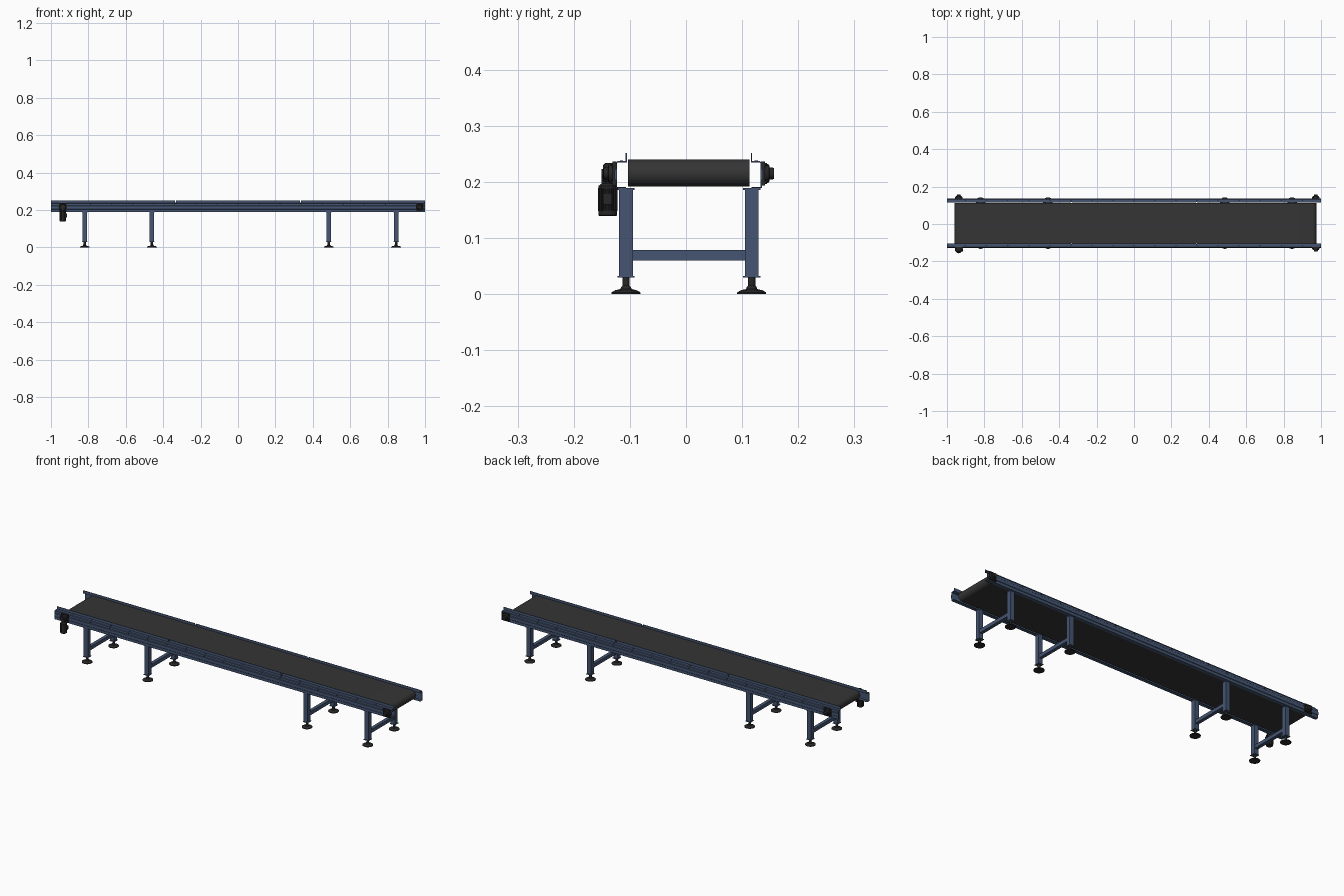
import bpy, bmesh, math
from mathutils import Matrix, Vector

if "Cube" in bpy.data.objects:
    bpy.data.objects.remove(bpy.data.objects["Cube"])

YC = 0.005                      # centre line of the conveyor
LEGS_X = (-0.82, -0.46, 0.485, 0.845)
HEAD_X, TAIL_X, AXIS_Z = -0.937, 0.972, 0.215


def material(name, rgb):
    m = bpy.data.materials.new(name)
    m.diffuse_color = (*rgb, 1)
    m.use_nodes = True
    m.node_tree.nodes["Principled BSDF"].inputs["Base Color"].default_value = m.diffuse_color
    return m


BLUE = material("steel blue paint", (0.058, 0.09, 0.165))
BELT = material("belt rubber", (0.035, 0.035, 0.035))
DARK = material("dark castings", (0.02, 0.02, 0.02))


def finish(name, bm, mat, smooth=False):
    bmesh.ops.recalc_face_normals(bm, faces=bm.faces)
    me = bpy.data.meshes.new(name)
    bm.to_mesh(me)
    bm.free()
    me.materials.append(mat)
    ob = bpy.data.objects.new(name, me)
    bpy.context.collection.objects.link(ob)
    if smooth:
        bpy.ops.object.select_all(action='DESELECT')
        ob.select_set(True)
        bpy.context.view_layer.objects.active = ob
        bpy.ops.object.shade_smooth_by_angle(angle=math.radians(35))
    return ob


def box(bm, x0, x1, y0, y1, z0, z1):
    m = Matrix.Translation(((x0 + x1) / 2, (y0 + y1) / 2, (z0 + z1) / 2))
    m = m @ Matrix.Diagonal((x1 - x0, y1 - y0, z1 - z0, 1))
    bmesh.ops.create_cube(bm, size=1, matrix=m)


def box_y(bm, x0, x1, s, a, b, z0, z1):
    """Box between two offsets from the centre line on side s."""
    y0, y1 = sorted((YC + s * a, YC + s * b))
    box(bm, x0, x1, y0, y1, z0, z1)


def lathe(bm, base, axis, profile, n=24):
    """Revolve (radius, height) points about an axis starting at base."""
    rot = Vector((0, 0, 1)).rotation_difference(Vector(axis)).to_matrix()
    rings = []
    for r, h in profile:
        rings.append([bm.verts.new(Vector(base) + rot @ Vector(
            (r * math.cos(math.tau * i / n), r * math.sin(math.tau * i / n), h)))
            for i in range(n)])
    for a, b in zip(rings, rings[1:]):
        for i in range(n):
            j = (i + 1) % n
            bm.faces.new((a[i], a[j], b[j], b[i]))
    bm.faces.new(rings[0])
    bm.faces.new(rings[-1])


def prism(bm, pts, vec):
    """Extrude a closed outline along a vector."""
    f = bm.faces.new([bm.verts.new(p) for p in pts])
    r = bmesh.ops.extrude_face_region(bm, geom=[f])
    bmesh.ops.translate(bm, vec=vec, verts=[
        v for v in r["geom"] if isinstance(v, bmesh.types.BMVert)])
    if not f.is_valid or len(f.link_loops if hasattr(f, "link_loops") else []) < 0:
        return


# Belt: one loop with round ends
bm = bmesh.new()
R, zc, outline = 0.024, 0.216, []
for cx, start in ((0.952, -90), (-0.936, 90)):
    for i in range(17):
        a = math.radians(start + i * 180 / 16)
        outline.append((cx + R * math.cos(a), YC - 0.108, zc + R * math.sin(a)))
prism(bm, outline, (0, 0.216, 0))
finish("belt", bm, BELT, True)

for s, side in ((-1, "front"), (1, "back")):
    # Side rail: thin channel open towards the belt, with a shallow raised rib
    section = [(0.112, 0.189), (0.130, 0.189), (0.130, 0.203), (0.132, 0.205),
               (0.132, 0.221), (0.130, 0.223), (0.130, 0.234), (0.127, 0.237),
               (0.112, 0.237), (0.112, 0.235), (0.126, 0.235), (0.128, 0.233),
               (0.128, 0.191), (0.112, 0.191)]
    bm = bmesh.new()
    prism(bm, [(-1, YC + s * o, z) for o, z in section], (2, 0, 0))
    finish(side + "_rail", bm, BLUE)

    # Upright belt guides in three lengths
    bm = bmesh.new()
    for i in range(3):
        x = -1 + i * 2 / 3
        g0, g1 = (0.003 if i else 0), (0.003 if i < 2 else 0)
        box_y(bm, x + g0, x + 2 / 3 - g1, s, 0.1105, 0.1125, 0.235, 0.2513)
    finish(side + "_guides", bm, BLUE)

    # Bolts along the top flange and the web
    bm = bmesh.new()
    for i in range(17):
        x = -0.9 + i * 0.1125
        lathe(bm, (x, YC + s * 0.120, 0.2365), (0, 0, 1),
              [(0.0035, 0), (0.0035, 0.002)], 6)
        if 0 < i < 16:
            lathe(bm, (x, YC + s * 0.1295, 0.228), (0, s, 0),
                  [(0.003, 0), (0.003, 0.002)], 6)
    finish(side + "_bolts", bm, DARK)

    # Flange bearings at both ends
    for x, end in ((HEAD_X, "head"), (TAIL_X, "tail")):
        bm = bmesh.new()
        box_y(bm, x - 0.021, x + 0.021, s, 0.129, 0.136, 0.194, 0.236)
        lathe(bm, (x, YC + s * 0.136, AXIS_Z), (0, s, 0),
              [(0.018, 0), (0.016, 0.007), (0.011, 0.008), (0.010, 0.016)])
        for dx in (-0.016, 0.016):
            for dz in (-0.016, 0.016):
                lathe(bm, (x + dx, YC + s * 0.136, AXIS_Z + dz), (0, s, 0),
                      [(0.0035, 0), (0.0035, 0.003)], 6)
        finish(f"{side}_{end}_bearing", bm, DARK, True)

    # Legs with end plates, and levelling feet
    for k, x in enumerate(LEGS_X, 1):
        y = YC + s * 0.112
        bm = bmesh.new()
        box(bm, x - 0.0122, x + 0.0122, y - 0.0122, y + 0.0122, 0.032, 0.187)
        for z0, z1 in ((0.030, 0.0325), (0.186, 0.1895)):
            box(bm, x - 0.0145, x + 0.0145, y - 0.0155, y + 0.0155, z0, z1)
        finish(f"{side}_leg_{k}", bm, BLUE)
        bm = bmesh.new()
        lathe(bm, (x, y, 0), (0, 0, 1),
              [(0.026, 0), (0.026, 0.003), (0.019, 0.007), (0.010, 0.009),
               (0.0085, 0.013), (0.0065, 0.015), (0.0065, 0.031)])
        finish(f"{side}_foot_{k}", bm, DARK, True)

# Cross beams between each pair of legs
for k, x in enumerate(LEGS_X, 1):
    bm = bmesh.new()
    box(bm, x - 0.009, x + 0.009, YC - 0.1, YC + 0.1, 0.06, 0.079)
    finish(f"cross_beam_{k}", bm, BLUE)

# Gearbox on the head bearing
MY = -0.1395
bm = bmesh.new()
lathe(bm, (HEAD_X, -0.128, AXIS_Z), (0, -1, 0),
      [(0.019, 0), (0.019, 0.016), (0.015, 0.020), (0.008, 0.020), (0.008, 0.023)])
lathe(bm, (HEAD_X, MY, 0.188), (0, 0, 1),
      [(0.0165, 0), (0.0165, 0.005), (0.011, 0.009), (0.011, 0.02)])
finish("gearbox", bm, DARK, True)

# Finned motor hanging below the gearbox
bm = bmesh.new()
N = 20
fins = []
for i in range(N):
    for f, r in ((-0.28, 0.0148), (-0.22, 0.0175), (0.22, 0.0175), (0.28, 0.0148)):
        a = math.tau * (i + f) / N
        fins.append((HEAD_X + r * math.cos(a), MY + r * math.sin(a), 0.148))
prism(bm, fins, (0, 0, 0.041))
lathe(bm, (HEAD_X, MY, 0.139), (0, 0, 1),
      [(0.0145, 0), (0.0168, 0.002), (0.0168, 0.010)])
box(bm, HEAD_X + 0.012, HEAD_X + 0.022, MY - 0.008, MY + 0.008, 0.160, 0.180)
finish("motor", bm, DARK)
